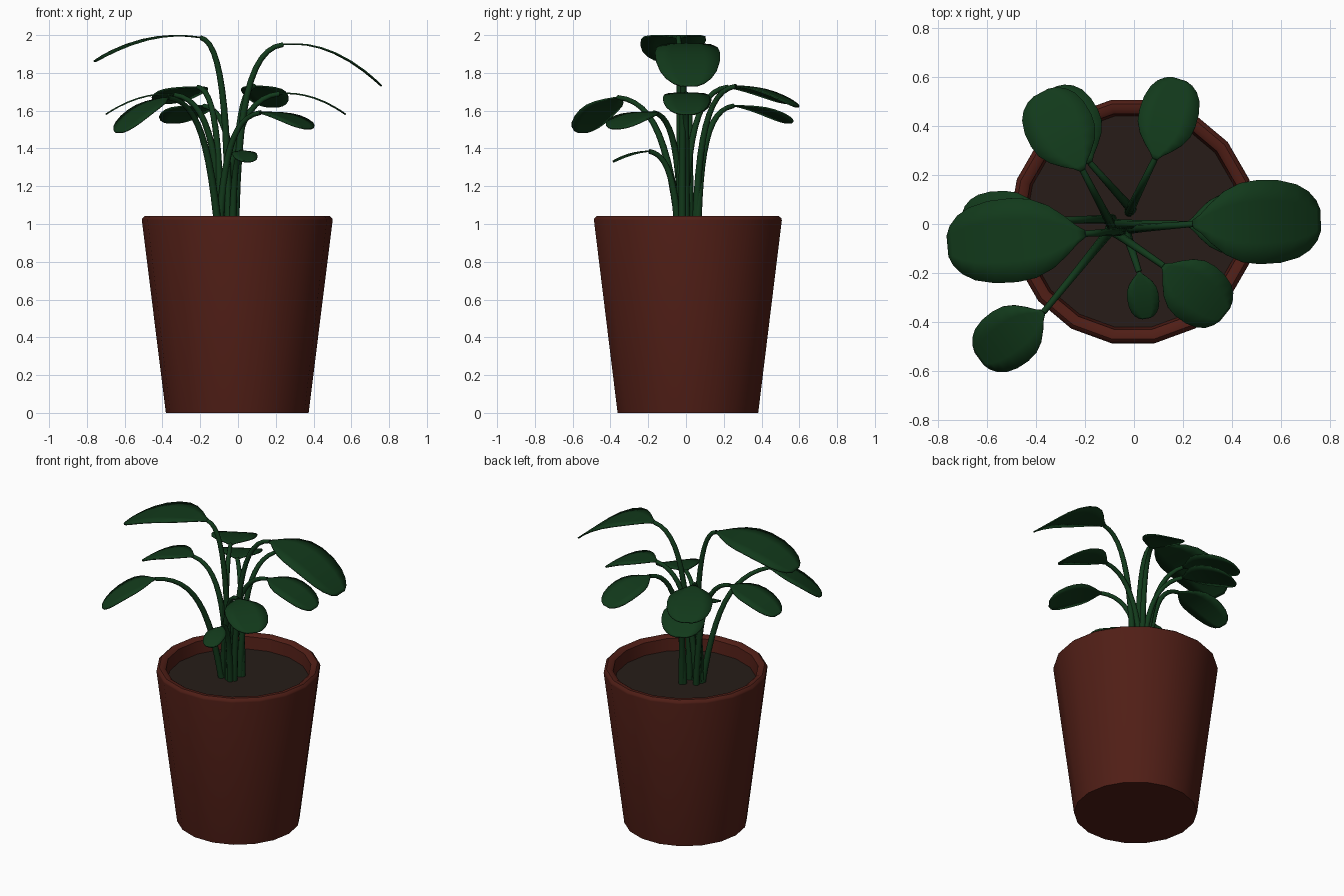
import bpy, bmesh, math
from mathutils import Vector

if "Cube" in bpy.data.objects:
    bpy.data.objects.remove(bpy.data.objects["Cube"])

SIDES = 18
CX, CY = -0.004, 0.01


def material(name, rgb):
    m = bpy.data.materials.new(name)
    m.diffuse_color = (*rgb, 1)
    m.use_nodes = True
    m.node_tree.nodes["Principled BSDF"].inputs["Base Color"].default_value = m.diffuse_color
    return m


CLAY = material("clay", (0.08, 0.013, 0.008))
EARTH = material("earth", (0.02, 0.012, 0.009))
GREEN = material("green", (0.006, 0.042, 0.011))


def finish(obj, mat, angle=40):
    obj.data.materials.clear()
    obj.data.materials.append(mat)
    bpy.ops.object.select_all(action='DESELECT')
    obj.select_set(True)
    bpy.context.view_layer.objects.active = obj
    bpy.ops.object.shade_smooth_by_angle(angle=math.radians(angle))


def add_mesh(name, bm, mat, angle=40):
    bmesh.ops.recalc_face_normals(bm, faces=bm.faces)
    me = bpy.data.meshes.new(name)
    bm.to_mesh(me)
    bm.free()
    obj = bpy.data.objects.new(name, me)
    bpy.context.collection.objects.link(obj)
    finish(obj, mat, angle)
    return obj


def lathe(name, profile, mat):
    bm = bmesh.new()
    rings = []
    for r, z in profile:
        rings.append([bm.verts.new((CX + r * math.cos(i * math.tau / SIDES),
                                    CY + r * math.sin(i * math.tau / SIDES), z))
                      for i in range(SIDES)])
    for a, b in zip(rings, rings[1:]):
        for i in range(SIDES):
            j = (i + 1) % SIDES
            bm.faces.new((a[i], a[j], b[j], b[i]))
    bm.faces.new(rings[0])
    bm.faces.new(rings[-1])
    return add_mesh(name, bm, mat)


# Pot with a small bevelled rim, and the soil inside it
lathe("pot", [(0.378, 0), (0.505, 1.02), (0.503, 1.03), (0.488, 1.043),
              (0.465, 1.043), (0.447, 1.03), (0.435, 0.93)], CLAY)
lathe("soil", [(0.43, 0.932), (0.437, 0.95)], EARTH)

# Half-width of a blade along its length, as a fraction of the widest point
OUTLINE = [(0, 0.09), (0.06, 0.22), (0.14, 0.47), (0.25, 0.75), (0.38, 0.94),
           (0.52, 1.0), (0.68, 0.98), (0.82, 0.87), (0.91, 0.7), (0.97, 0.48), (1, 0.25)]


def stem(name, root, start, lean):
    root, start = Vector((*root, 0.93)), Vector(start)
    d = start - root
    cu = bpy.data.curves.new(name, 'CURVE')
    cu.dimensions = '3D'
    cu.bevel_depth, cu.bevel_resolution, cu.resolution_u = 0.021, 2, 12
    cu.use_fill_caps = True
    sp = cu.splines.new('BEZIER')
    sp.bezier_points.add(1)
    a, b = sp.bezier_points
    for p in (a, b):
        p.handle_left_type = p.handle_right_type = 'FREE'
    a.co = a.handle_left = root
    a.handle_right = root + Vector((d.x * lean, d.y * lean, d.z * 0.65))
    b.co = b.handle_right = start
    k = lean + 0.22
    b.handle_left = root + Vector((d.x * k, d.y * k, d.z - 0.02))
    a.radius, b.radius = 1.0, 0.6
    obj = bpy.data.objects.new(name, cu)
    bpy.context.collection.objects.link(obj)
    bpy.ops.object.select_all(action='DESELECT')
    obj.select_set(True)
    bpy.context.view_layer.objects.active = obj
    bpy.ops.object.convert(target='MESH')
    finish(bpy.context.view_layer.objects.active, GREEN, 60)


def blade(name, start, tip, half, arch):
    start, tip = Vector(start), Vector(tip)
    d = tip - start
    side = Vector((-d.y, d.x, 0)).normalized()
    bm = bmesh.new()
    rows = []
    for t, w in OUTLINE:
        c = start + d * t + Vector((0, 0, arch * 4 * t * (1 - t)))
        rows.append([bm.verts.new(c + side * half * w * s) for s in (-1, -0.5, 0, 0.5, 1)])
    for a, b in zip(rows, rows[1:]):
        for i in range(4):
            bm.faces.new((a[i], a[i + 1], b[i + 1], b[i]))
    obj = add_mesh(name, bm, GREEN, 60)
    mod = obj.modifiers.new("thickness", 'SOLIDIFY')
    mod.thickness, mod.offset = 0.008, 0


# Leaves: root on the soil, blade start, blade tip, half width, arch, stem lean
LEAVES = {
    "right_large": ((-0.015, -0.02), (0.24, 0.0, 1.95), (0.76, 0.015, 1.73), 0.172, 0.07, 0.05),
    "left_large": ((-0.05, -0.03), (-0.20, -0.04, 1.987), (-0.76, -0.09, 1.86), 0.172, 0.055, 0.03),
    "left_medium": ((-0.09, 0.02), (-0.34, 0.015, 1.685), (-0.70, 0.015, 1.58), 0.12, 0.035, 0.08),
    "right_medium": ((-0.08, 0.0), (0.22, 0.0, 1.69), (0.57, 0.005, 1.58), 0.125, 0.035, 0.12),
    "back_left_upper": ((-0.09, -0.01), (-0.21, 0.22, 1.725), (-0.38, 0.535, 1.64), 0.14, 0.02, 0.06),
    "back_left_lower": ((-0.01, 0.06), (-0.18, 0.25, 1.625), (-0.345, 0.545, 1.535), 0.135, 0.025, 0.06),
    "back_right": ((-0.02, 0.05), (0.085, 0.265, 1.73), (0.185, 0.59, 1.62), 0.12, 0.025, 0.06),
    "front_right": ((-0.10, -0.02), (0.12, -0.17, 1.59), (0.37, -0.37, 1.505), 0.13, 0.025, 0.1),
    "front_left": ((-0.10, -0.03), (-0.37, -0.36, 1.67), (-0.63, -0.55, 1.485), 0.125, 0.03, 0.18),
    "front_small": ((-0.03, -0.04), (0.02, -0.195, 1.385), (0.05, -0.385, 1.33), 0.065, 0.012, 0.12),
}
for key, (root, start, tip, half, arch, lean) in LEAVES.items():
    stem(key + "_stem", root, start, lean)
    blade(key + "_leaf", start, tip, half, arch)
